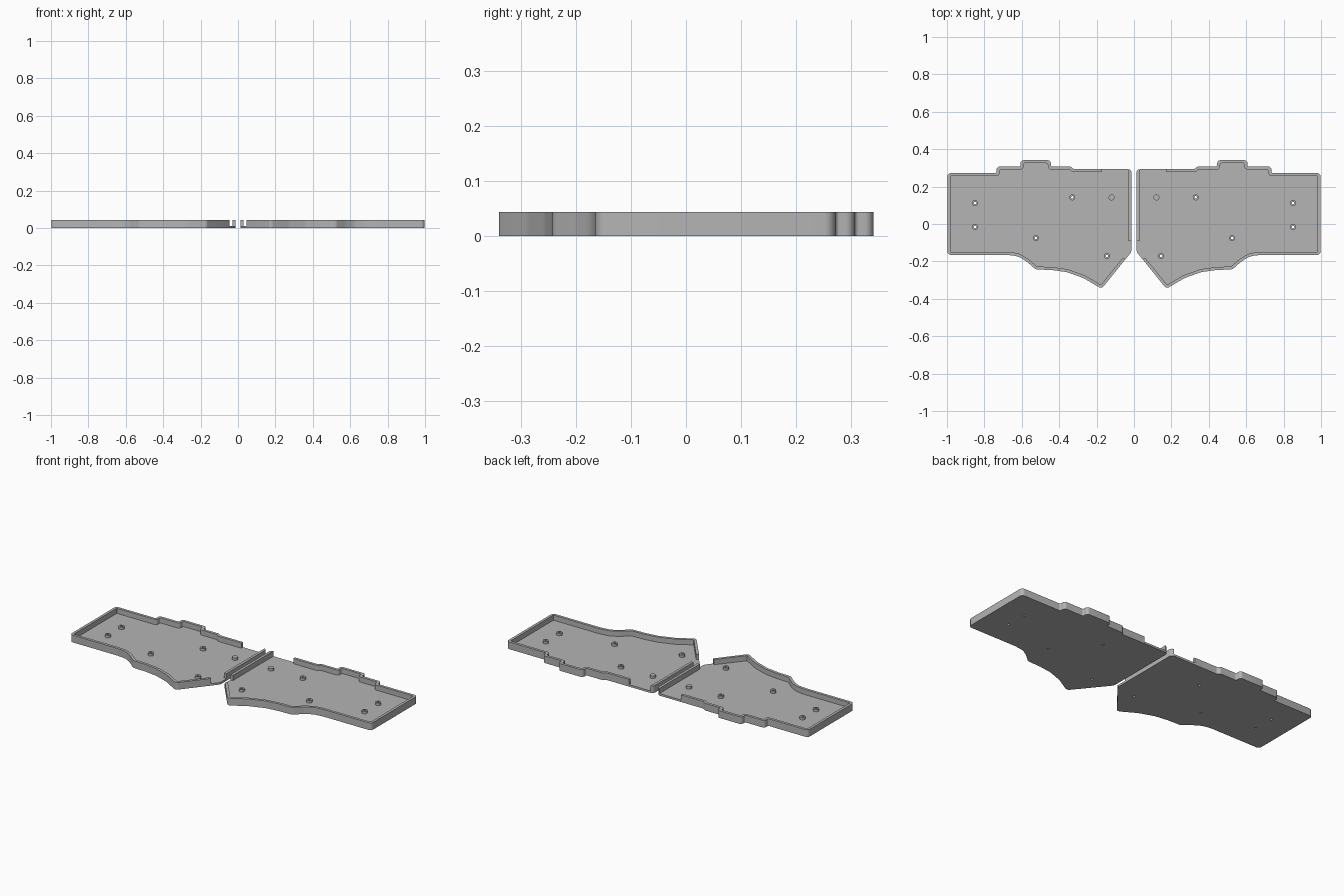
import bpy, bmesh, math
from mathutils import Vector

cube = bpy.data.objects.get("Cube")
if cube:
    bpy.data.objects.remove(cube, do_unlink=True)

HEIGHT, FLOOR, WALL = 0.043, 0.012, 0.016
POST_TOP, POST_R, HOLE_R = 0.027, 0.016, 0.007

grey = bpy.data.materials.new("plain grey")
grey.use_nodes = True
colour = (0.46, 0.46, 0.46, 1)
grey.diffuse_color = colour
grey.node_tree.nodes["Principled BSDF"].inputs["Base Color"].default_value = colour

# Outline of one tray, counter-clockwise: x, y, corner radius
OUTLINE = [
    (0.013, 0.293, 0.02), (0.013, -0.148, 0.04), (0.173, -0.346, 0.02),
    (0.27, -0.289, 0.1), (0.36, -0.257, 0.1), (0.44, -0.246, 0.1),
    (0.525, -0.243, 0.03), (0.575, -0.2, 0.1), (0.62, -0.172, 0.1),
    (0.68, -0.165, 0.1), (0.998, -0.165, 0.02), (0.998, 0.272, 0.02),
    (0.735, 0.272, 0.008), (0.735, 0.307, 0.024), (0.607, 0.307, 0.008),
    (0.607, 0.341, 0.024), (0.445, 0.341, 0.024), (0.445, 0.307, 0.008),
    (0.338, 0.307, 0.02), (0.322, 0.293, 0.01),
]
POSTS = [(0.85, 0.112), (0.85, -0.016), (0.33, 0.142), (0.525, -0.075), (0.145, -0.171)]
PEG = (0.12, 0.142)
# Openings cut through the wall
BACK_SLOT = [(0.03, 0.26), (0.172, 0.26), (0.172, 0.32), (0.03, 0.32)]
CORNER_SLOT = [(-0.02, -0.09), (0.05, -0.09), (0.085, -0.158), (0.035, -0.199), (-0.02, -0.199)]


def inset(corners, t):
    """Move every edge inward by t, adjusting the corner radii to match."""
    result = []
    for i, (x, y, r) in enumerate(corners):
        p = Vector((x, y))
        a = (p - Vector(corners[i - 1][:2])).normalized()
        b = (Vector(corners[(i + 1) % len(corners)][:2]) - p).normalized()
        na, nb = Vector((-a.y, a.x)), Vector((-b.y, b.x))
        q = p + (na + nb) * t / (1 + na.dot(nb))
        convex = a.cross(b) > 0
        result.append((q.x, q.y, max(r - t, 0.003) if convex else r + t))
    return result


def rounded(corners, steps=6):
    """Replace each corner with an arc of fixed point count."""
    points = []
    for i, (x, y, r) in enumerate(corners):
        p = Vector((x, y))
        a = Vector(corners[i - 1][:2]) - p
        b = Vector(corners[(i + 1) % len(corners)][:2]) - p
        half = a.angle(b) / 2
        reach = min(r / math.tan(half), 0.48 * a.length, 0.48 * b.length)
        r = reach * math.tan(half)
        u, v = a.normalized(), b.normalized()
        centre = p + (u + v).normalized() * r / math.sin(half)
        start, end = p + u * reach - centre, p + v * reach - centre
        turn = start.angle_signed(end)
        for k in range(steps + 1):
            ang = -turn * k / steps
            c, s = math.cos(ang), math.sin(ang)
            points.append(centre + Vector((start.x * c - start.y * s, start.x * s + start.y * c)))
    return points


def circle(centre, r, n=24):
    return [(centre[0] + r * math.cos(math.tau * k / n),
             centre[1] + r * math.sin(math.tau * k / n)) for k in range(n)]


def stack(name, rings, side, closed=False):
    """Skin a series of (points, z) rings; cap the ends, or close into a loop."""
    bm = bmesh.new()
    loops = [[bm.verts.new((p[0] * side, p[1], z)) for p in pts] for pts, z in rings]
    pairs = list(zip(loops, loops[1:]))
    if closed:
        pairs.append((loops[-1], loops[0]))
    else:
        bm.faces.new(loops[0])
        bm.faces.new(loops[-1])
    n = len(loops[0])
    for lo, hi in pairs:
        for i in range(n):
            j = (i + 1) % n
            bm.faces.new((lo[i], lo[j], hi[j], hi[i]))
    bmesh.ops.recalc_face_normals(bm, faces=bm.faces)
    mesh = bpy.data.meshes.new(name)
    bm.to_mesh(mesh)
    bm.free()
    mesh.materials.append(grey)
    obj = bpy.data.objects.new(name, mesh)
    bpy.context.collection.objects.link(obj)
    return obj


def cut(obj, cutters):
    """Subtract the cutters, bake the result and remove them."""
    for c in cutters:
        c.hide_render = True
        mod = obj.modifiers.new("cut", 'BOOLEAN')
        mod.operation, mod.solver, mod.object = 'DIFFERENCE', 'EXACT', c
    graph = bpy.context.evaluated_depsgraph_get()
    baked = bpy.data.meshes.new_from_object(obj.evaluated_get(graph))
    obj.modifiers.clear()
    obj.data = baked
    for c in cutters:
        bpy.data.objects.remove(c, do_unlink=True)


def smooth(obj):
    bpy.ops.object.select_all(action='DESELECT')
    obj.select_set(True)
    bpy.context.view_layer.objects.active = obj
    bpy.ops.object.shade_smooth_by_angle(angle=math.radians(30))


outer = rounded(OUTLINE)
inner = rounded(inset(OUTLINE, WALL))

for side, label in ((1, "left"), (-1, "right")):
    # Tray: floor and rim in one body
    tray = stack(label + "_tray", [(outer, 0), (outer, HEIGHT), (inner, HEIGHT), (inner, FLOOR)], side)
    cutters = [stack("slot_cutter", [(s, FLOOR), (s, 0.1)], side) for s in (BACK_SLOT, CORNER_SLOT)]
    cutters += [stack("hole_cutter", [(circle(p, HOLE_R), -0.02), (circle(p, HOLE_R), 0.03)], side)
                for p in POSTS]
    cut(tray, cutters)
    smooth(tray)

    # Hollow screw posts
    for i, p in enumerate(POSTS):
        wide, narrow = circle(p, POST_R), circle(p, HOLE_R)
        smooth(stack(f"{label}_screw_post_{i + 1}",
                     [(wide, FLOOR), (wide, POST_TOP), (narrow, POST_TOP), (narrow, FLOOR)],
                     side, closed=True))

    # Solid support peg
    smooth(stack(label + "_support_peg", [(circle(PEG, POST_R), FLOOR), (circle(PEG, POST_R), POST_TOP)], side))
